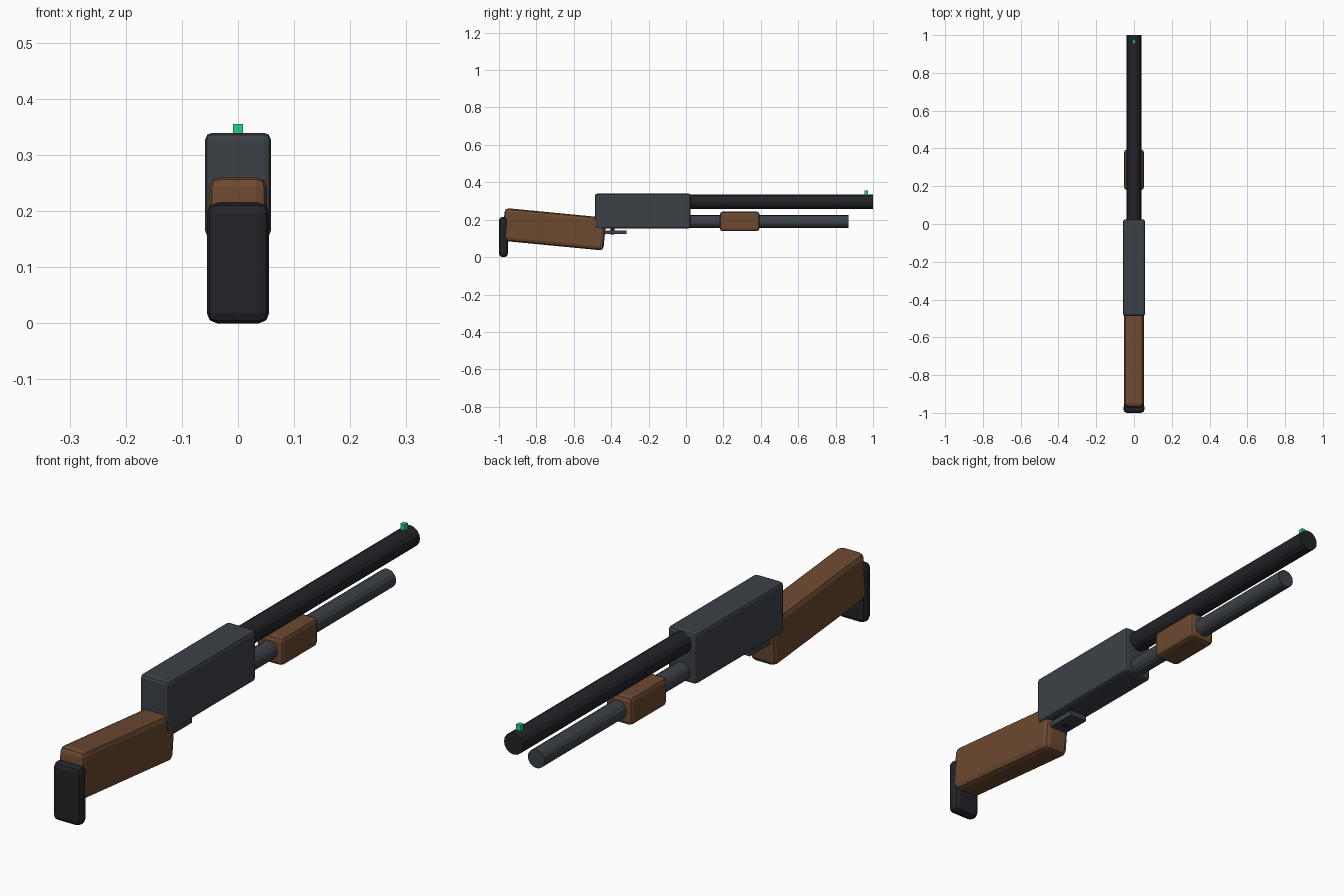
import bpy, math

if "Cube" in bpy.data.objects:
    bpy.data.objects.remove(bpy.data.objects["Cube"])


def material(name, rgb):
    m = bpy.data.materials.new(name)
    m.diffuse_color = (*rgb, 1)
    m.use_nodes = True
    m.node_tree.nodes["Principled BSDF"].inputs["Base Color"].default_value = m.diffuse_color
    return m


BLACK = material("black_metal", (0.016, 0.017, 0.021))
STEEL = material("grey_steel", (0.045, 0.053, 0.063))
WOOD = material("brown_wood", (0.15, 0.068, 0.03))
GREEN = material("green_sight", (0.02, 0.65, 0.22))


def box(name, loc, size, mat, bevel=0.0, tilt=0.0):
    bpy.ops.mesh.primitive_cube_add(size=1, location=loc)
    o = bpy.context.object
    o.name = name
    o.scale = size
    bpy.ops.object.transform_apply(location=False, rotation=False, scale=True)
    o.rotation_euler.x = tilt
    o.data.materials.append(mat)
    if bevel:
        b = o.modifiers.new("bevel", 'BEVEL')
        b.width = bevel
        b.segments = 2
    return o


def tube(name, y0, y1, z, r, mat):
    bpy.ops.mesh.primitive_cylinder_add(
        vertices=16, radius=r, depth=y1 - y0,
        location=(0, (y0 + y1) / 2, z), rotation=(math.pi / 2, 0, 0))
    o = bpy.context.object
    o.name = name
    o.data.materials.append(mat)
    return o


# Receiver, barrel and magazine tube
box("receiver", (0, -0.231, 0.246), (0.117, 0.512, 0.187), STEEL, 0.012)
tube("barrel", -0.03, 1.0, 0.295, 0.039, BLACK)
tube("magazine_tube", -0.03, 0.869, 0.19, 0.034, STEEL)

# Sliding fore grip
box("pump_grip", (0, 0.287, 0.191), (0.106, 0.213, 0.104), WOOD, 0.015)

# Tilted shoulder stock and butt pad
box("stock", (0, -0.705, 0.149), (0.104, 0.545, 0.176), WOOD, 0.02, math.radians(-5.5))
box("butt_pad", (0, -0.976, 0.1075), (0.111, 0.048, 0.215), BLACK, 0.018)

# Trigger and guard
box("trigger_guard", (0, -0.393, 0.133), (0.073, 0.15, 0.021), STEEL)
box("trigger", (0, -0.393, 0.143), (0.022, 0.02, 0.045), BLACK)

# Front sight bead
box("front_sight", (0, 0.964, 0.337), (0.017, 0.018, 0.036), GREEN)
